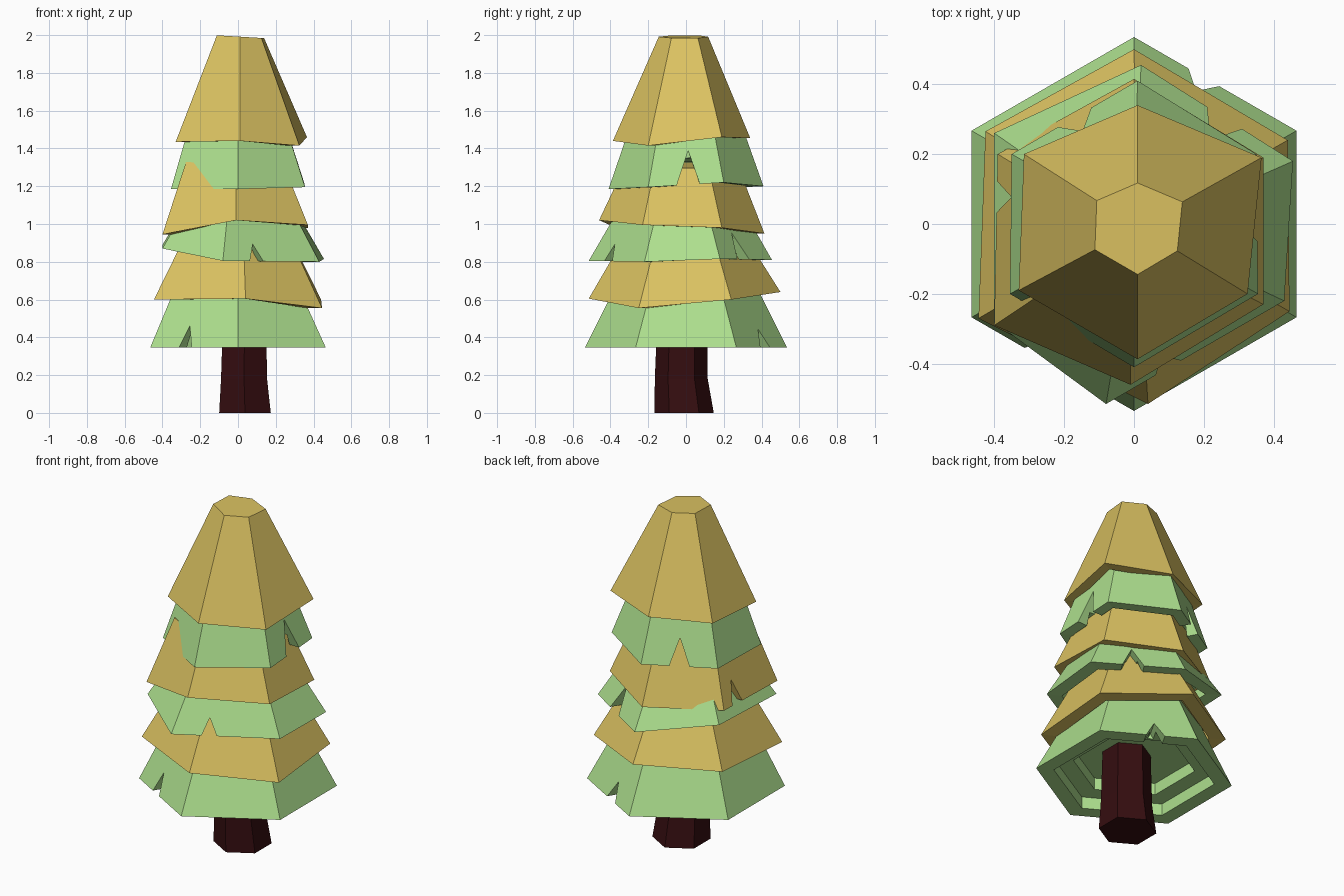
import bpy, bmesh
from mathutils import Vector

cube = bpy.data.objects.get("Cube")
if cube:
    bpy.data.objects.remove(cube, do_unlink=True)


def material(name, rgb):
    mat = bpy.data.materials.new(name)
    mat.use_nodes = True
    mat.diffuse_color = (*rgb, 1)
    mat.node_tree.nodes["Principled BSDF"].inputs["Base Color"].default_value = (*rgb, 1)
    return mat


GREEN = material("leaf green", (.42, .74, .27))
YELLOW = material("autumn yellow", (.71, .54, .12))
BARK = material("dark bark", (.035, .004, .005))


def loft(name, rings, mat):
    """Closed flat-shaded solid through a list of equal-sized rings."""
    bm = bmesh.new()
    loops = [[bm.verts.new(p) for p in ring] for ring in rings]
    for low, high in zip(loops, loops[1:]):
        n = len(low)
        for i in range(n):
            j = (i + 1) % n
            bm.faces.new((low[i], low[j], high[j], high[i]))
    bm.faces.new(loops[0])
    bm.faces.new(loops[-1])
    bmesh.ops.recalc_face_normals(bm, faces=bm.faces)
    mesh = bpy.data.meshes.new(name)
    bm.to_mesh(mesh)
    bm.free()
    mesh.materials.append(mat)
    obj = bpy.data.objects.new(name, mesh)
    bpy.context.collection.objects.link(obj)
    return obj


def cut_notch(obj, rim, side, t, width, height, mat):
    """Cut a triangular tear upwards from one side of the rim."""
    a, b = rim[side], rim[(side + 1) % len(rim)]
    p = a.lerp(b, t)
    along = (b - a).normalized()
    out = along.cross(Vector((0, 0, 1))).normalized()
    up = Vector((0, 0, 1))
    tri = [p - along * width * .55 - up * .03,
           p + along * width * .55 - up * .03,
           p + up * height]
    cutter = loft("notch_cutter", [[v + out * d for v in tri] for d in (-.16, .1)], mat)
    cutter.hide_render = True
    mod = obj.modifiers.new("notch", 'BOOLEAN')
    mod.operation = 'DIFFERENCE'
    mod.solver = 'EXACT'
    mod.object = cutter
    bpy.context.view_layer.objects.active = obj
    bpy.ops.object.modifier_apply(modifier=mod.name)
    bpy.data.objects.remove(cutter, do_unlink=True)


def tier(name, mat, rim, top, shrink, notches=()):
    """Tapered six-sided skirt with a stepped hollow underneath."""
    rim = [Vector(p) for p in rim]
    centre = sum(rim, Vector()) / len(rim)

    def scaled(k, lift):
        return [Vector((centre.x + (p.x - centre.x) * k,
                        centre.y + (p.y - centre.y) * k, p.z + lift)) for p in rim]

    crown = scaled(shrink, 0)
    for p in crown:
        p.z = top - .06 * (p.x + .13)
    rings = [crown, rim, scaled(.82, 0), scaled(.82, .07),
             scaled(.62, .07), scaled(.62, .14)]
    obj = loft(name, rings, mat)
    for side, t, width, height in notches:
        cut_notch(obj, rim, side, t, width, height, mat)


# Rims run from the back corner round the left side to the front and right
tier("skirt_1_bottom", GREEN,
     [(0, .535, .345), (-.465, .267, .345), (-.465, -.267, .345),
      (0, -.535, .345), (.465, -.267, .345), (.465, .267, .345)],
     .76, .62, [(2, .4, .09, .115), (5, .57, .12, .1)])
tier("skirt_2", YELLOW,
     [(0, .5, .64), (-.425, .265, .62), (-.445, -.27, .6),
      (.04, -.515, .605), (.445, -.25, .555), (.44, .24, .6)],
     1, .56)
tier("skirt_3", GREEN,
     [(.02, .455, .81), (-.4, .26, .89), (-.4, -.28, .87),
      (-.08, -.515, .805), (.43, -.22, .8), (.455, .18, .815)],
     1.15, .6, [(3, .35, .1, .09), (5, .45, .13, .14)])
tier("skirt_4", YELLOW,
     [(0, .415, .95), (-.39, .2, .95), (-.4, -.29, .945),
      (-.01, -.46, 1.02), (.37, -.23, .995), (.37, .19, .98)],
     1.32, .68, [(1, .25, .1, .13)])
tier("skirt_5", GREEN,
     [(.01, .41, 1.2), (-.35, .2, 1.19), (-.355, -.2, 1.185),
      (0, -.41, 1.185), (.355, -.2, 1.195), (.35, .2, 1.22)],
     1.6, .66, [(4, .53, .13, .18), (0, .5, .12, .15)])
tier("skirt_6_top", YELLOW,
     [(.01, .34, 1.455), (-.315, .2, 1.45), (-.33, -.19, 1.435),
      (.01, -.387, 1.44), (.325, -.2, 1.415), (.365, .19, 1.46)],
     2, .36)

# Slightly bent six-sided trunk
hexagon = [(0, 1), (-.87, .5), (-.87, -.5), (0, -1), (.87, -.5), (.87, .5)]
sections = [(.037, -.01, .157, 0), (.032, -.025, .14, .18), (.035, -.02, .13, .55)]
loft("trunk", [[(cx + x * r, cy + y * r, z) for x, y in hexagon]
               for cx, cy, r, z in sections], BARK)
